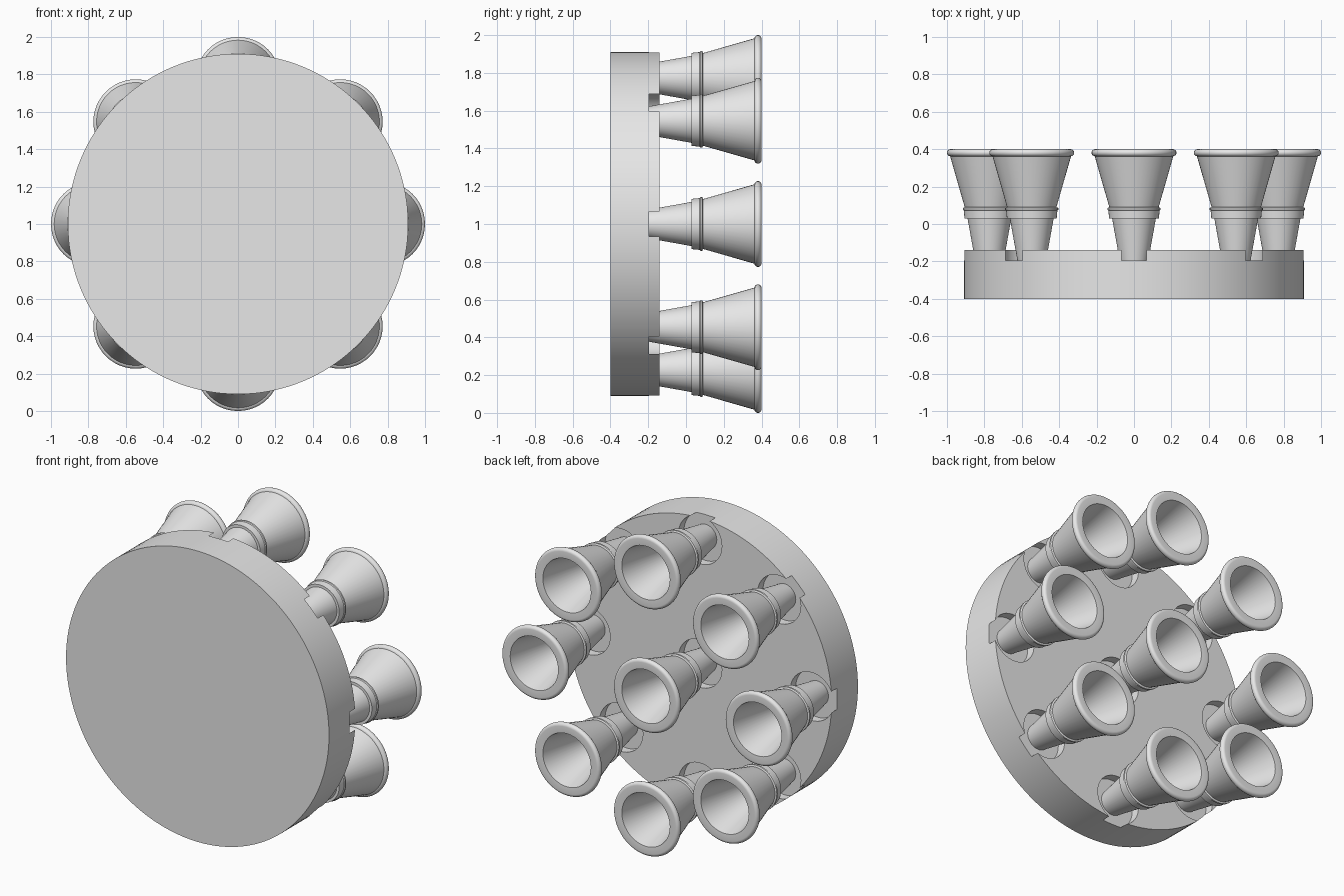
import bpy, bmesh
from math import pi, sin, cos, radians
from mathutils import Matrix, Vector

if "Cube" in bpy.data.objects:
    bpy.data.objects.remove(bpy.data.objects["Cube"])

CENTRE_Z = 1.0
RING_RADIUS = 0.773
DISC_RADIUS = 0.91
DISC_FRONT, DISC_BACK, POCKET_FLOOR = -0.4, -0.14, -0.195

grey = bpy.data.materials.new("plain_grey")
grey.use_nodes = True
grey.diffuse_color = (0.8, 0.8, 0.8, 1)
grey.node_tree.nodes["Principled BSDF"].inputs["Base Color"].default_value = (0.8, 0.8, 0.8, 1)

# Nozzle positions: one in the middle, eight around it
spots = [(0, CENTRE_Z)]
for i in range(8):
    a = i * pi / 4
    spots.append((RING_RADIUS * cos(a), CENTRE_Z + RING_RADIUS * sin(a)))


def make_object(name, bm):
    bmesh.ops.recalc_face_normals(bm, faces=bm.faces)
    mesh = bpy.data.meshes.new(name)
    bm.to_mesh(mesh)
    bm.free()
    mesh.materials.append(grey)
    obj = bpy.data.objects.new(name, mesh)
    bpy.context.collection.objects.link(obj)
    return obj


def add_cylinder(bm, x, z, radius, y0, y1, sides):
    place = Matrix.Translation((x, (y0 + y1) / 2, z)) @ Matrix.Rotation(pi / 2, 4, 'X')
    bmesh.ops.create_cone(bm, cap_ends=True, segments=sides, radius1=radius,
                          radius2=radius, depth=y1 - y0, matrix=place)


def smooth(obj):
    bpy.ops.object.select_all(action='DESELECT')
    obj.select_set(True)
    bpy.context.view_layer.objects.active = obj
    bpy.ops.object.shade_smooth_by_angle(angle=radians(30))


# Round mounting disc
bm = bmesh.new()
add_cylinder(bm, 0, CENTRE_Z, DISC_RADIUS, DISC_FRONT, DISC_BACK, 128)
disc = make_object("mounting_disc", bm)

# Round pockets cut into the back, breaking through the rim
bm = bmesh.new()
for x, z in spots:
    add_cylinder(bm, x, z, 0.15, POCKET_FLOOR, 0.1, 48)
cutter = make_object("pocket_cutter", bm)
cutter.hide_render = True
cut = disc.modifiers.new("pockets", 'BOOLEAN')
cut.operation = 'DIFFERENCE'
cut.solver = 'EXACT'
cut.object = cutter
bpy.context.view_layer.objects.active = disc
bpy.ops.object.modifier_apply(modifier=cut.name)
bpy.data.objects.remove(cutter)
smooth(disc)

# Nozzle profile as (radius, y): throat, collar, bell, rolled lip, hollow inside
profile = [(0, -0.21), (0.074, -0.21), (0.117, 0.03),
           (0.133, 0.03), (0.137, 0.072), (0.142, 0.076), (0.142, 0.086), (0.132, 0.09),
           (0.21, 0.362)]
for i in range(9):
    a = radians(-70 + i * 20)
    profile.append((0.208 + 0.019 * cos(a), 0.381 + 0.019 * sin(a)))
profile += [(0.166, 0.397), (0.09, 0.085), (0.05, -0.12), (0, -0.12)]

bm = bmesh.new()
verts = [bm.verts.new((r, y, 0)) for r, y in profile]
edges = [bm.edges.new(pair) for pair in zip(verts, verts[1:])]
bmesh.ops.spin(bm, geom=verts + edges, cent=Vector(), axis=(0, 1, 0),
               angle=2 * pi, steps=48, use_merge=False)
bmesh.ops.remove_doubles(bm, verts=bm.verts, dist=0.0005)
nozzle = make_object("nozzle_centre", bm)
smooth(nozzle)

# Repeat the nozzle at every pocket
nozzle.location = (0, 0, CENTRE_Z)
for i, (x, z) in enumerate(spots[1:], 1):
    copy = bpy.data.objects.new(f"nozzle_ring_{i}", nozzle.data)
    copy.location = (x, 0, z)
    bpy.context.collection.objects.link(copy)
